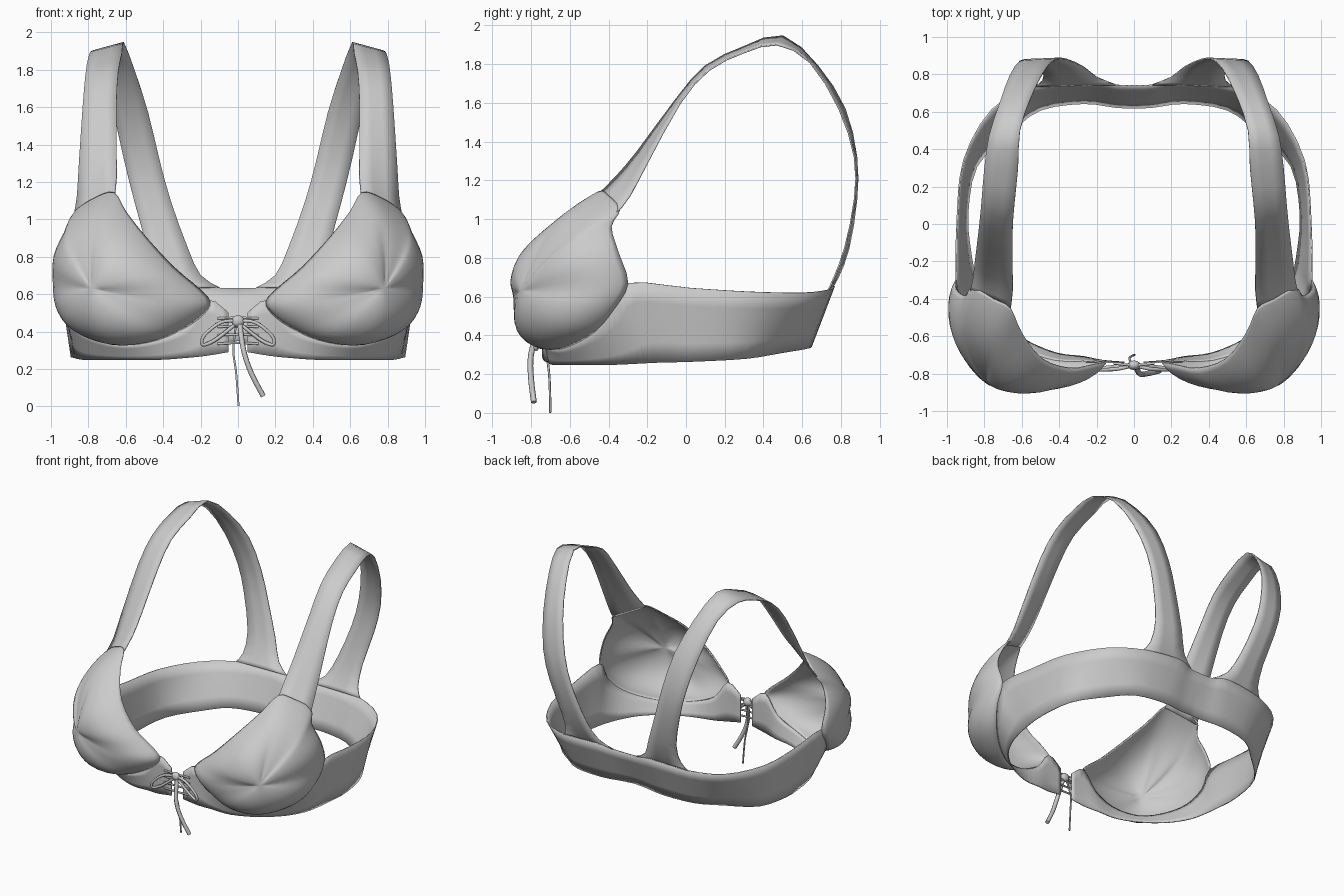
import bpy, bmesh, math
from mathutils import Vector

if "Cube" in bpy.data.objects:
    bpy.data.objects.remove(bpy.data.objects["Cube"])


def spline(pts, n, closed=False):
    """Resample points with a Catmull-Rom spline, n steps per span."""
    p = [Vector(q) for q in pts]
    k, out = len(p), []
    for i in range(k if closed else k - 1):
        if closed:
            a, b, c, d = (p[(i + j) % k] for j in (-1, 0, 1, 2))
        else:
            a, b, c, d = (p[min(max(i + j, 0), k - 1)] for j in (-1, 0, 1, 2))
        for s in range(n):
            t = s / n
            out.append(0.5 * (2 * b + (c - a) * t + (2 * a - 5 * b + 4 * c - d) * t * t
                              + (3 * b - a - 3 * c + d) * t ** 3))
    if not closed:
        out.append(p[-1])
    return out


def sheet(name, rows, closed=False, tip=None):
    """Thin mirrored cloth surface from rows of points."""
    bm = bmesh.new()
    vs = [[bm.verts.new(q) for q in r] for r in rows]
    m = len(rows[0])
    for r0, r1 in zip(vs, vs[1:]):
        for i in range(m if closed else m - 1):
            j = (i + 1) % m
            bm.faces.new((r0[i], r0[j], r1[j], r1[i]))
    if tip is not None:
        c = bm.verts.new(tip)
        for i in range(m):
            bm.faces.new((c, vs[0][i], vs[0][(i + 1) % m]))
    bmesh.ops.recalc_face_normals(bm, faces=bm.faces)
    me = bpy.data.meshes.new(name)
    bm.to_mesh(me)
    bm.free()
    ob = bpy.data.objects.new(name, me)
    bpy.context.collection.objects.link(ob)
    mir = ob.modifiers.new("mirror", 'MIRROR')
    mir.use_clip = True
    sol = ob.modifiers.new("thickness", 'SOLIDIFY')
    sol.thickness, sol.offset = 0.008, 0
    smooth(ob)


def smooth(ob):
    bpy.ops.object.select_all(action='DESELECT')
    ob.select_set(True)
    bpy.context.view_layer.objects.active = ob
    bpy.ops.object.shade_smooth_by_angle(angle=math.radians(50))


def strip(name, a, b, n, cols):
    a, b = spline(a, n), spline(b, n)
    sheet(name, [[p.lerp(q, k / cols) for p, q in zip(a, b)] for k in range(cols + 1)])


def cord(name, pts, r):
    cu = bpy.data.curves.new(name, 'CURVE')
    cu.dimensions = '3D'
    cu.bevel_depth, cu.bevel_resolution, cu.use_fill_caps = r, 1, True
    path = spline(pts, 4)
    sp = cu.splines.new('POLY')
    sp.points.add(len(path) - 1)
    for v, q in zip(sp.points, path):
        v.co = (*q, 1)
    bpy.context.collection.objects.link(bpy.data.objects.new(name, cu))


# Under-cup seam shared by cup and band
seam = [(.18, -.74, .50), (.27, -.735, .43), (.42, -.73, .36), (.60, -.67, .33),
        (.75, -.57, .36), (.87, -.46, .43), (.935, -.37, .54), (.95, -.30, .67)]

# Cups: domes spanning a closed rim
rim = seam + [(.95, -.35, .83), (.90, -.385, .96), (.86, -.34, 1.05), (.75, -.40, 1.12),
              (.66, -.45, 1.14), (.60, -.58, 1.04), (.49, -.72, .90), (.34, -.77, .74),
              (.21, -.75, .63), (.15, -.74, .56)]
rim = spline(rim, 3, True)
D = Vector((.62, -.60, .66))
N = Vector((.16, -.25, -.03))
rows = []
for k in range(1, 13):
    a = math.pi / 2 * k / 12
    s, c = math.sin(a), max(0, math.cos(a))
    row = []
    for q in rim:
        up = min(1, max(0, (q.z - .75) / .38))
        row.append(D + (q - D) * s + N * c ** (1 + .6 * up * s ** 4))
    rows.append(row)
sheet("cups", rows, True, D + N)

# Band: under the cups, round the sides, slanted across the back
low = [(.05, -.74, .29), (.17, -.73, .27), (.27, -.71, .26), (.42, -.69, .25), (.60, -.61, .25),
       (.74, -.49, .25), (.82, -.36, .25), (.855, -.25, .255), (.875, -.14, .26),
       (.89, .05, .265), (.84, .31, .28), (.66, .49, .31), (.50, .61, .33), (.27, .645, .34),
       (.10, .625, .345), (0, .62, .35)]
top = [(.05, -.74, .50), (.16, -.74, .57)] + seam[1:] + [
    (.945, .02, .645), (.91, .34, .625), (.76, .61, .62), (.53, .735, .635), (.23, .765, .655),
    (.10, .742, .633), (0, .74, .63)]
strip("band", low, top, 3, 4)

# Shoulder straps: inner and outer edges from cup top to the back band
inner = [(.66, -.45, 1.13), (.65, -.36, 1.22), (.65, -.25, 1.35), (.65, -.05, 1.62), (.64, .10, 1.79),
         (.62, .30, 1.89), (.61, .50, 1.945), (.55, .68, 1.79), (.48, .82, 1.57), (.42, .88, 1.32),
         (.36, .88, 1.10), (.27, .84, .85), (.20, .785, .70), (.10, .745, .635)]
outer = [(.875, -.36, 1.03), (.86, -.29, 1.12), (.85, -.20, 1.29), (.83, -.03, 1.60), (.815, .12, 1.77),
         (.80, .30, 1.86), (.775, .47, 1.90), (.72, .64, 1.81), (.665, .79, 1.57), (.61, .87, 1.32),
         (.555, .87, 1.10), (.49, .82, .85), (.49, .765, .70), (.53, .735, .635)]
strip("straps", inner, outer, 2, 3)

# Lacing across the front gap
for i in range(4):
    z = .335 + .045 * i
    cord("lace_%d" % i, [(-.11, -.745, z), (0, -.755, z + .004), (.11, -.745, z)], .007)

# Bow: knot, two loops, two tails
bpy.ops.mesh.primitive_uv_sphere_add(segments=12, ring_count=8, radius=.032, location=(0, -.755, .455))
knot = bpy.context.object
knot.name = "bow_knot"
knot.scale = (1.1, .8, 1)
smooth(knot)
for s, nm in ((-1, "left"), (1, "right")):
    cord("bow_loop_" + nm, [(0, -.755, .455), (s * .09, -.775, .45), (s * .18, -.78, .38),
                            (s * .19, -.775, .33), (s * .13, -.765, .35), (s * .05, -.76, .41),
                            (0, -.755, .45)], .01)
cord("bow_tail_right", [(.01, -.76, .44), (.03, -.80, .30), (.07, -.80, .18), (.135, -.785, .055)], .015)
cord("bow_tail_left", [(-.01, -.75, .44), (-.025, -.72, .30), (-.01, -.705, .18), (.003, -.70, .001)], .006)
